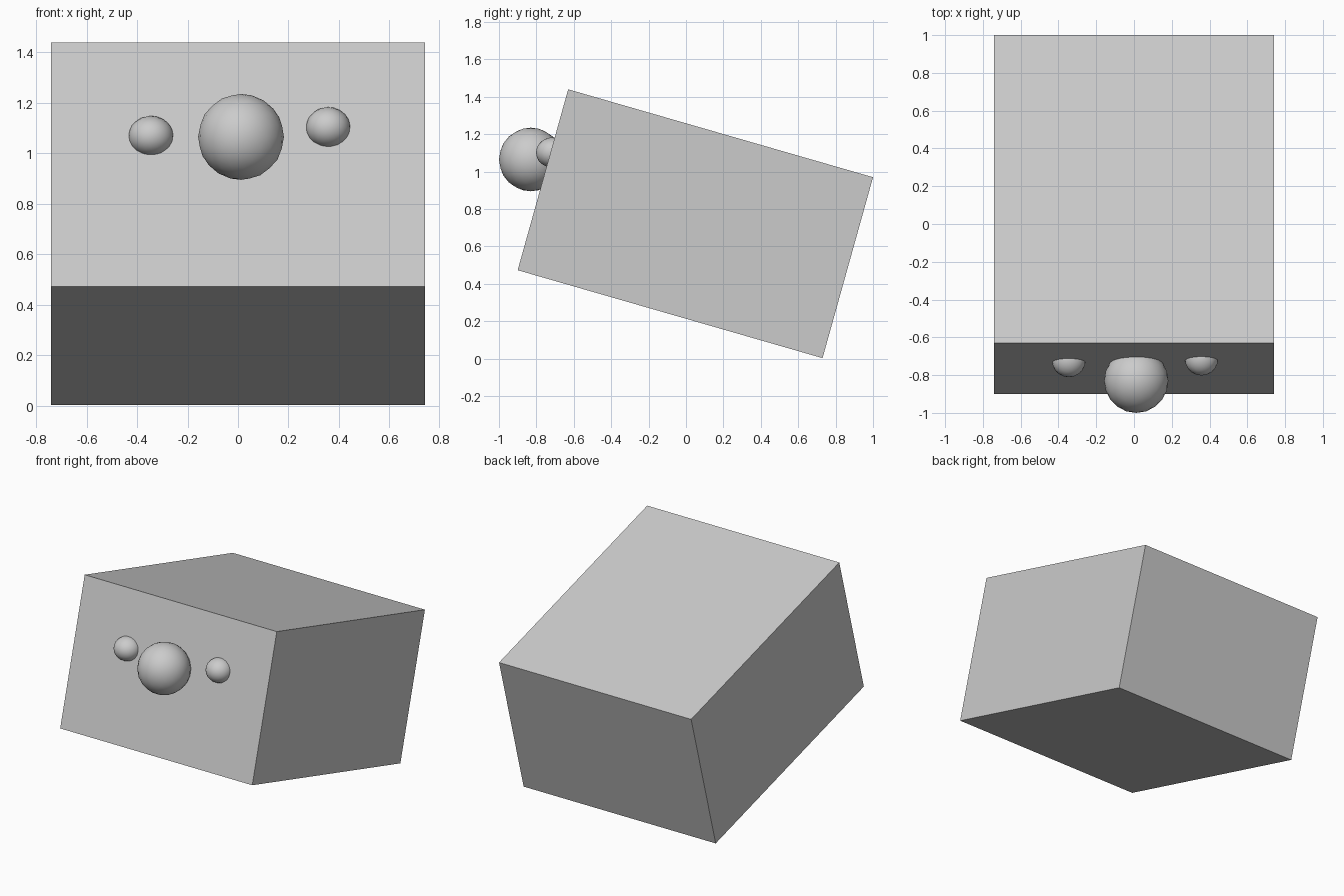
import bpy, bmesh

if "Cube" in bpy.data.objects:
    bpy.data.objects.remove(bpy.data.objects["Cube"])


# Tilted box: side profile (y, z) extruded across x
def prism(name, profile, half_width):
    bm = bmesh.new()
    face = bm.faces.new([bm.verts.new((-half_width, y, z)) for y, z in profile])
    ext = bmesh.ops.extrude_face_region(bm, geom=[face])
    moved = [g for g in ext["geom"] if isinstance(g, bmesh.types.BMVert)]
    bmesh.ops.translate(bm, verts=moved, vec=(2 * half_width, 0, 0))
    bmesh.ops.recalc_face_normals(bm, faces=bm.faces)
    mesh = bpy.data.meshes.new(name)
    bm.to_mesh(mesh)
    bm.free()
    obj = bpy.data.objects.new(name, mesh)
    bpy.context.collection.objects.link(obj)
    return obj


# Faceted ball with smooth shading
def ball(name, centre, radius, subdivisions, height=1.0):
    bpy.ops.mesh.primitive_ico_sphere_add(
        subdivisions=subdivisions, radius=radius, location=centre)
    obj = bpy.context.object
    obj.name = name
    obj.scale.z = height
    bpy.ops.object.shade_smooth()
    return obj


prism("tilted_box", [(-0.90, 0.473), (0.73, 0.003), (1.0, 0.97), (-0.63, 1.44)], 0.74)

# Knobs half sunk into the front face
ball("large_knob", (0.012, -0.83, 1.065), 0.17, 3)
ball("small_knob_left", (-0.345, -0.722, 1.068), 0.089, 3, 0.9)
ball("small_knob_right", (0.357, -0.714, 1.102), 0.088, 3, 0.92)
